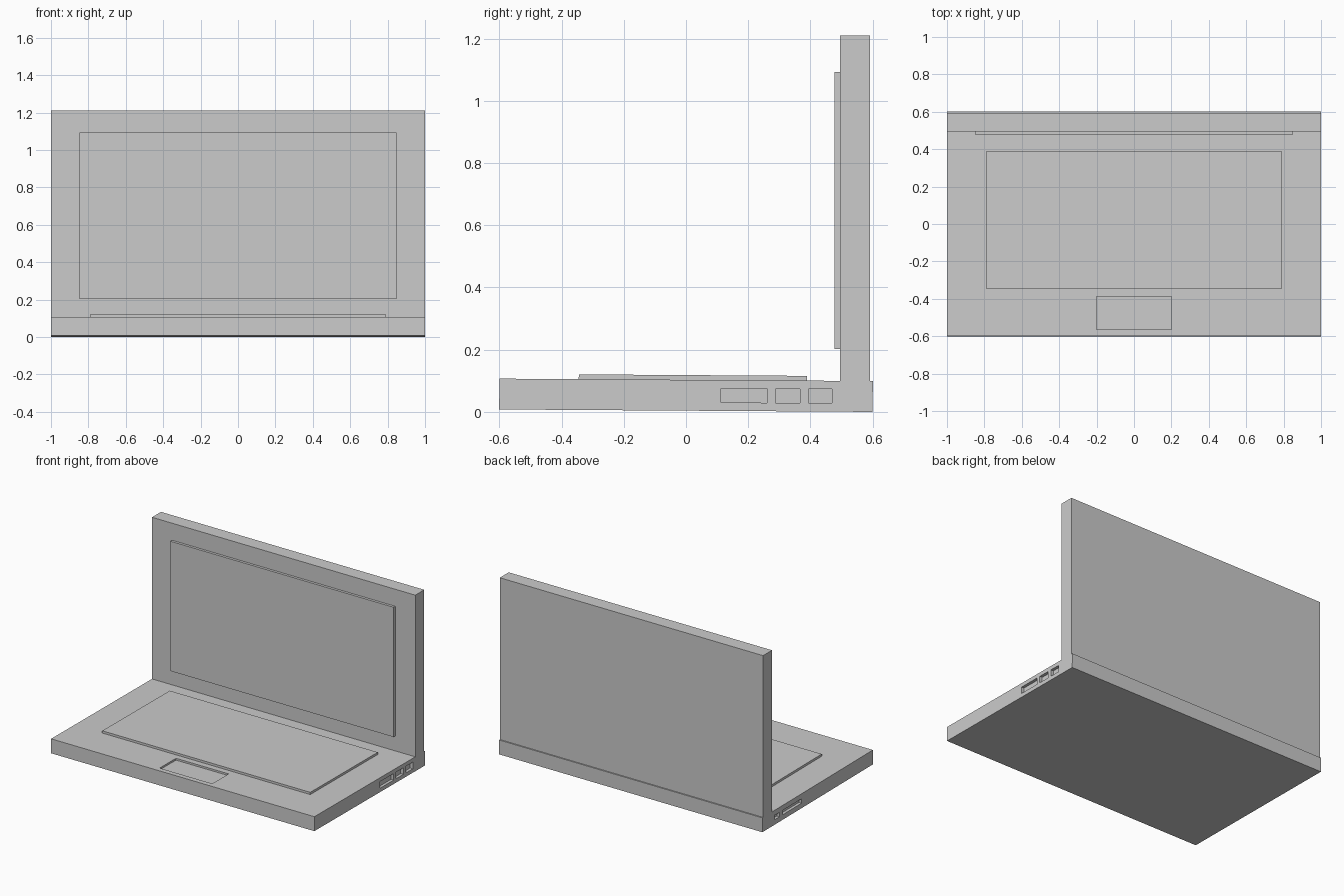
import bpy
from mathutils import Matrix

if "Cube" in bpy.data.objects:
    bpy.data.objects.remove(bpy.data.objects["Cube"])

# The base leans very slightly: its front edge sits a little higher
TILT = Matrix.Translation((0, 0, 0.0537)) @ Matrix.Rotation(-0.0065, 4, 'X')


def box(name, x, y, z, frame=Matrix()):
    """Box from (min, max) ranges, placed in the given frame."""
    bpy.ops.mesh.primitive_cube_add(size=1)
    ob = bpy.context.object
    ob.name = name
    size = [r[1] - r[0] for r in (x, y, z)]
    mid = [(r[0] + r[1]) / 2 for r in (x, y, z)]
    ob.data.transform(frame @ Matrix.Translation(mid) @ Matrix.Diagonal((*size, 1)))
    return ob


def carve(target, x, y, z):
    """Cut a box-shaped recess into the target."""
    cutter = box("cutter", x, y, z, TILT)
    cutter.hide_render = True
    mod = target.modifiers.new("recess", 'BOOLEAN')
    mod.operation = 'DIFFERENCE'
    mod.solver = 'EXACT'
    mod.object = cutter
    bpy.context.view_layer.objects.active = target
    bpy.ops.object.modifier_apply(modifier=mod.name)
    bpy.data.objects.remove(cutter, do_unlink=True)


# Base with keyboard plate
base = box("base", (-1, 1), (-0.6, 0.6), (-0.0495, 0.0495), TILT)
box("keyboard", (-0.79, 0.79), (-0.345, 0.388), (0.045, 0.0648), TILT)

# Trackpad recess
carve(base, (-0.2, 0.2), (-0.565, -0.387), (0.037, 0.1))

# Ports on the right side
for y in ((0.112, 0.261), (0.288, 0.366), (0.394, 0.469)):
    carve(base, (0.98, 1.1), y, (-0.0225, 0.0225))

# Ports on the left side
for y in ((0.175, 0.38), (0.415, 0.47)):
    carve(base, (-1.1, -0.98), y, (-0.015, 0.015))

# Lid and display panel
box("lid", (-1, 1), (0.495, 0.592), (0.095, 1.21))
box("display", (-0.848, 0.848), (0.477, 0.5), (0.202, 1.093))
